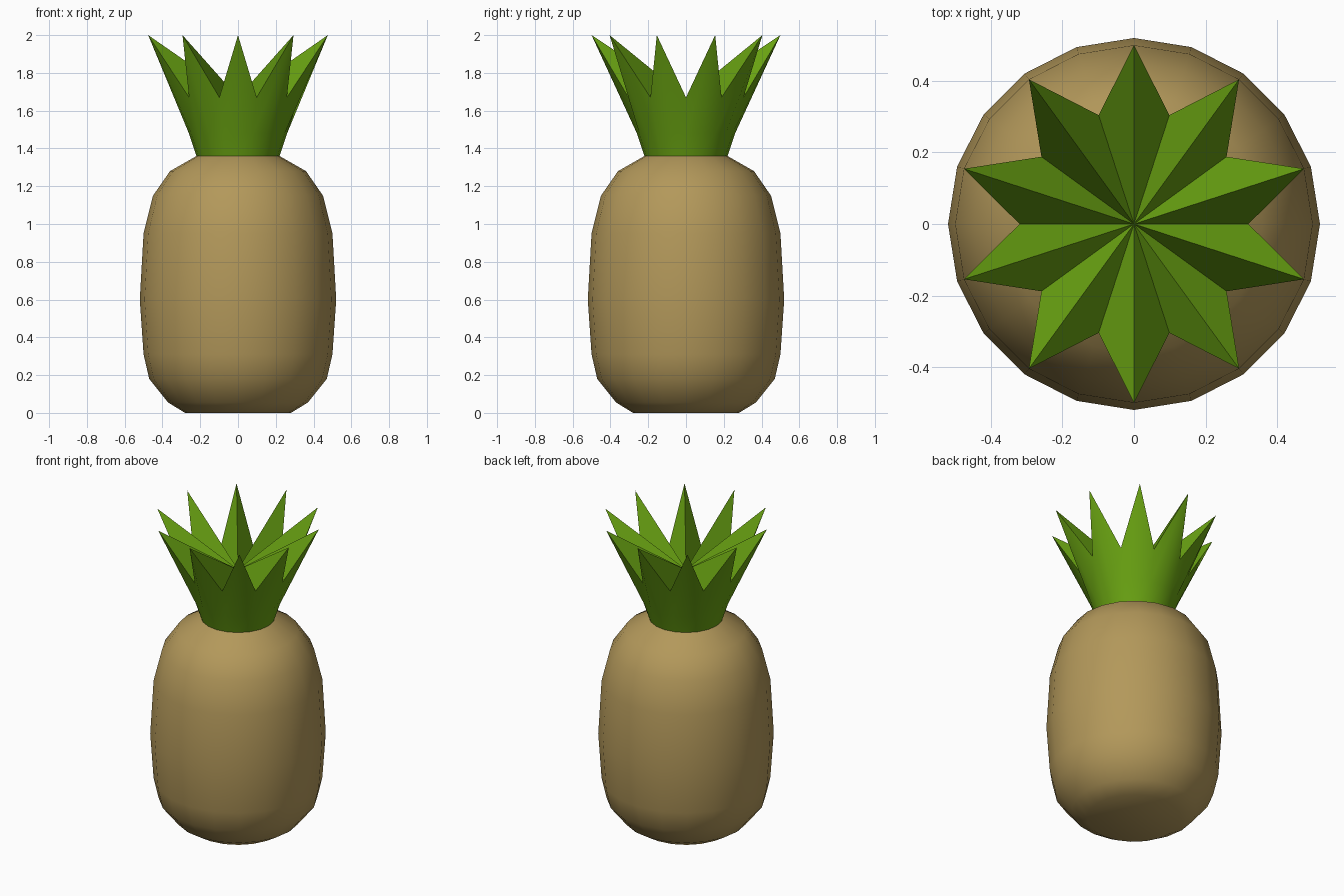
import bpy, bmesh, math

if "Cube" in bpy.data.objects:
    bpy.data.objects.remove(bpy.data.objects["Cube"])

SIDES = 20


def material(name, rgb):
    m = bpy.data.materials.new(name)
    m.diffuse_color = (*rgb, 1.0)
    m.use_nodes = True
    m.node_tree.nodes["Principled BSDF"].inputs["Base Color"].default_value = m.diffuse_color
    return m


def ring(bm, radius, z):
    """One 20-sided ring; radius and z are functions of the corner index."""
    return [bm.verts.new((radius(i) * math.cos(math.tau * i / SIDES),
                          radius(i) * math.sin(math.tau * i / SIDES), z(i)))
            for i in range(SIDES)]


def bridge(bm, a, b):
    for i in range(SIDES):
        j = (i + 1) % SIDES
        bm.faces.new((a[i], a[j], b[j], b[i]))


def finish(bm, name, mat, angle):
    me = bpy.data.meshes.new(name)
    bm.to_mesh(me)
    bm.free()
    ob = bpy.data.objects.new(name, me)
    bpy.context.collection.objects.link(ob)
    me.materials.append(mat)
    bpy.ops.object.select_all(action='DESELECT')
    ob.select_set(True)
    bpy.context.view_layer.objects.active = ob
    bpy.ops.object.shade_smooth_by_angle(angle=math.radians(angle))
    return ob


skin = material("tan skin", (0.45, 0.315, 0.103))
leaf = material("leaf green", (0.14, 0.36, 0.006))

# Fruit body: lathed barrel profile with a flat base
profile = [(0.28, 0.0), (0.37, 0.055), (0.47, 0.18), (0.50, 0.31), (0.52, 0.60),
           (0.50, 0.95), (0.45, 1.15), (0.36, 1.28), (0.22, 1.36)]
bm = bmesh.new()
rings = [ring(bm, lambda i, r=r: r, lambda i, z=z: z) for r, z in profile]
for a, b in zip(rings, rings[1:]):
    bridge(bm, a, b)
bm.faces.new(rings[0][::-1])
finish(bm, "fruit_body", skin, 60)

# Leaf crown: flared collar ending in ten spikes (odd corners are the tips)
bm = bmesh.new()
base = ring(bm, lambda i: 0.22, lambda i: 1.36)
collar = ring(bm, lambda i: 0.26, lambda i: 1.48)
star = ring(bm, lambda i: 0.50 if i % 2 else 0.32,
            lambda i: 2.0 if i % 2 else 1.67)
bridge(bm, base, collar)
bridge(bm, collar, star)
# Inner side of the leaves, meeting at the middle
centre = bm.verts.new((0, 0, 1.67))
for i in range(SIDES):
    bm.faces.new((star[i], star[(i + 1) % SIDES], centre))
finish(bm, "leaf_crown", leaf, 60)
